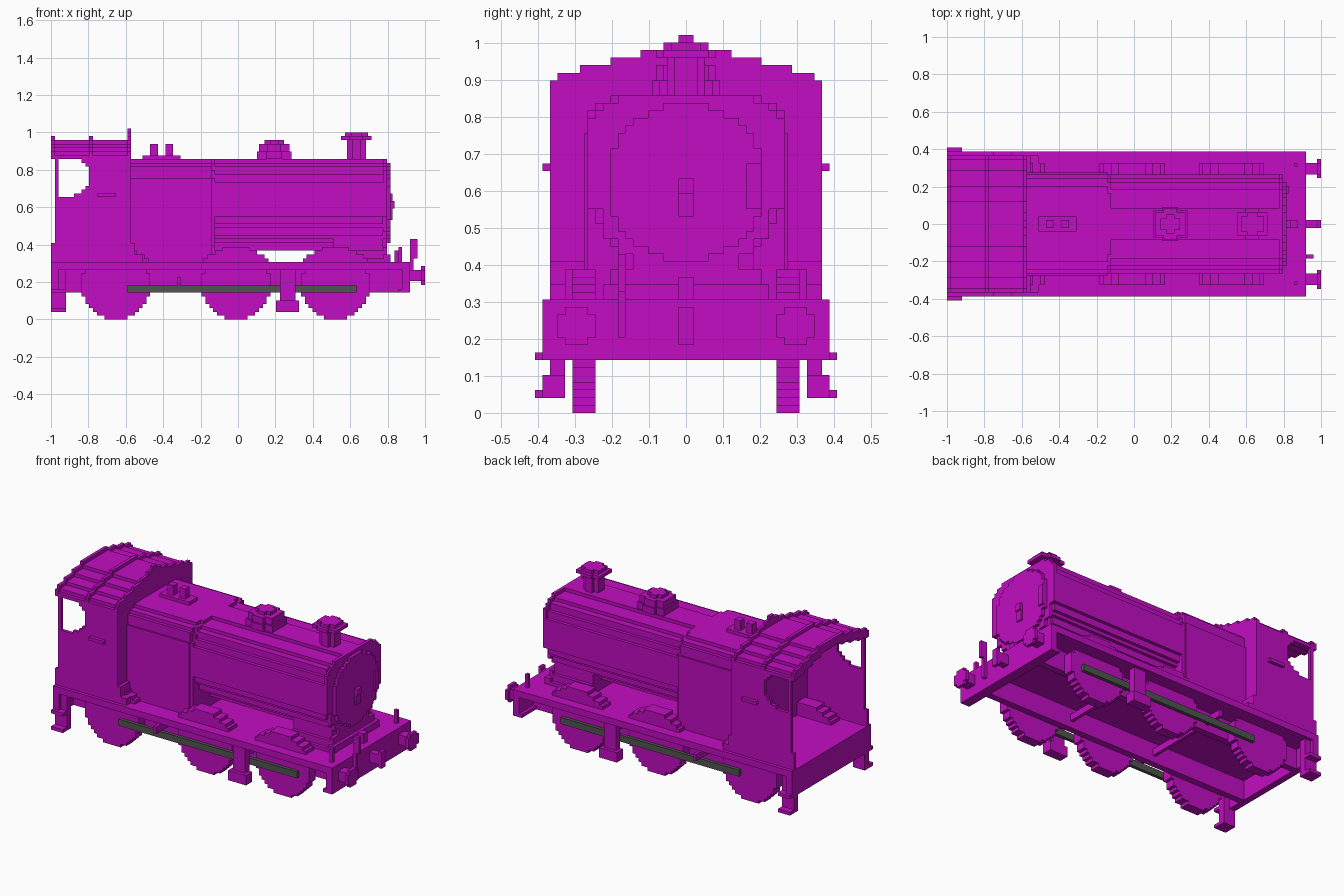
import bpy, bmesh, math
from mathutils import Vector

cube = bpy.data.objects.get("Cube")
if cube:
    bpy.data.objects.remove(cube, do_unlink=True)

U = 2 / 98  # one block of the stepped grid


def material(name, rgb):
    m = bpy.data.materials.new(name)
    m.use_nodes = True
    m.diffuse_color = (*rgb, 1)
    m.node_tree.nodes["Principled BSDF"].inputs["Base Color"].default_value = (*rgb, 1)
    return m


MAGENTA = material("magenta paint", (0.54, 0.004, 0.54))
GREY = material("dark grey steel", (0.08, 0.09, 0.08))


def prism(name, pts, axis, a, b, mat=MAGENTA):
    """Extrude a flat outline from a to b along an axis, in grid blocks."""
    place = {"x": lambda p, t: (t, p[0], p[1]),
             "y": lambda p, t: (p[0], t, p[1]),
             "z": lambda p, t: (p[0], p[1], t)}[axis]
    bm = bmesh.new()
    low = [bm.verts.new(Vector(place(p, a)) * U) for p in pts]
    high = [bm.verts.new(Vector(place(p, b)) * U) for p in pts]
    bm.faces.new(low)
    bm.faces.new(high)
    for i in range(len(pts)):
        j = (i + 1) % len(pts)
        bm.faces.new((low[i], low[j], high[j], high[i]))
    bmesh.ops.recalc_face_normals(bm, faces=bm.faces)
    mesh = bpy.data.meshes.new(name)
    bm.to_mesh(mesh)
    bm.free()
    mesh.materials.append(mat)
    ob = bpy.data.objects.new(name, mesh)
    bpy.context.collection.objects.link(ob)
    return ob


def box(name, x0, x1, y0, y1, z0, z1, mat=MAGENTA):
    return prism(name, [(x0, y0), (x1, y0), (x1, y1), (x0, y1)], "z", z0, z1, mat)


def pair(name, x0, x1, y0, y1, z0, z1, mat=MAGENTA):
    box("left_" + name, x0, x1, y0, y1, z0, z1, mat)
    box("right_" + name, x0, x1, -y1, -y0, z0, z1, mat)


def stepped(start, rows, centre=0):
    """Symmetric stair outline from (top, half width) rows."""
    side, z = [], start
    for top, half in rows:
        if side and side[-1][0] == half:
            side[-1] = (half, top)
        else:
            side += [(half, z), (half, top)]
        z = top
    return [(centre + w, h) for w, h in side] + [(centre - w, h) for w, h in reversed(side)]


def disc(r, mid, centre=0, floor=None, ceiling=None):
    """Stair-stepped circle, optionally cut off below or above."""
    lo = mid - r if floor is None else floor
    hi = mid + r if ceiling is None else ceiling
    rows, z = [], lo
    while z < hi - 0.01:
        half = round(math.sqrt(max(r * r - (z + 0.5 - mid) ** 2, 1)))
        rows.append((z + 1, half))
        z += 1
    return stepped(lo, rows, centre)


# Footplate, frames and beams
box("footplate", -49, 45, -19, 19, 13, 15)
pair("frame", -47, 43, 10, 12, 7, 13)
box("front_beam", 43, 45, -19, 19, 7, 13)
box("front_beam_lip", 42, 45, -19, 19, 7, 8)
box("rear_beam", -49, -47, -19, 19, 7, 13)
for x in (-16, 13):
    box("frame_stay", x, x + 1, -18, 18, 9, 11)

# Wheels, splashers and coupling rods
for n, x in (("rear", -32), ("middle", -0.5), ("front", 25.5)):
    for side, s in (("left", 1), ("right", -1)):
        prism(f"{side}_{n}_wheel", disc(9, 9, x, 0, 15), "y", 12 * s, 15 * s)
        prism(f"{side}_{n}_splasher",
              stepped(15, [(16, 8.5), (17, 7.5), (18, 5.5), (19, 3.5)], x), "y", 12 * s, 16 * s)
pair("coupling_rod", -29, 31, 15, 16, 7, 9, GREY)

# Footsteps
pair("middle_step_hanger", 11, 15, 16, 18, 2, 13)
pair("middle_step_tread", 10, 16, 16, 19, 2, 5)
pair("rear_step_hanger", -49, -45, 16, 18, 2, 13)
pair("rear_step_lower_tread", -49, -45, 16, 20, 2, 3)
pair("rear_step_upper_tread", -49, -45, 16, 20, 7, 8)

# Boiler, firebox and saddle
barrel = [(20, 5), (21, 7), (22, 9), (24, 10), (25, 11), (27, 12), (36, 13),
          (38, 12), (40, 11), (41, 9), (42, 4)]
prism("boiler", stepped(18, barrel), "x", -8, 38)
prism("firebox", stepped(15, [(37, 13.5), (40, 13), (41, 12), (42, 10)]), "x", -28, -7)
prism("firebox_band", stepped(15, [(37, 13), (39, 12), (41, 11), (42, 8)]), "x", -7, -6)
prism("smokebox_saddle", stepped(15, [(16, 11), (18, 10), (24, 9)]), "x", 25, 38)
box("saddle_toe", 38, 40, -11, 11, 15, 17)
box("saddle_instep", 38, 39, -10, 10, 17, 19)

# Smokebox front and door
ring = [(21, 7), (23, 9), (27, 11), (39, 13), (40, 12), (41, 11), (42, 9)]
prism("smokebox_ring", stepped(19, ring), "x", 38, 39)
prism("smokebox_door", disc(10.5, 30.5), "x", 39, 40)
box("door_handle", 40, 41, -1, 1, 29, 31)
box("door_handle_plate", 40, 40.5, -1, 1, 26, 31)
box("door_hinge", 39, 40.5, 8, 10, 27, 33)

# Chimney, dome and safety valves
for name, x, layers in (
        ("chimney", 31, [(42, 47, 2.5), (47, 48, 4), (48, 49, 3)]),
        ("dome", 9.5, [(42, 44, 4.5), (44, 46, 4), (46, 47, 2.5)])):
    for z0, z1, r in layers:
        c = r * 0.45
        outline = stepped(-r, [(-r + 1, c), (r - 1, r), (r, c)], x)
        prism(name, outline, "z", z0, z1)
box("valve_base", -25, -15, -2, 2, 42, 43)
for x in (-23, -19):
    box("safety_valve", x, x + 2, -1, 1, 43, 46)

# Cab walls with open side windows
wall = [(-48, 15), (-28, 15), (-28, 43), (-41, 43), (-41, 41), (-40, 41), (-40, 40),
        (-39, 40), (-39, 35), (-40, 35), (-40, 34), (-41, 34), (-41, 33), (-43, 33),
        (-43, 32), (-47, 32), (-47, 43), (-48, 43)]
for side, s in (("left", 1), ("right", -1)):
    prism(side + "_cab_wall", wall, "y", 17 * s, 18 * s)
pair("cab_handrail", -37, -32, 18, 19, 32, 33)
pair("cab_rear_rail", -49, -48, 17, 18, 15, 20)
pair("cab_foot_flare", -28, -27, 13, 18, 15, 20)
pair("cab_foot_toe", -27, -25, 13, 18, 15, 17)

# Cab front sheet and arched roof
arch = [(44, 18), (45, 17), (46, 14), (47, 10), (48, 6)]
prism("cab_front_sheet", stepped(15, arch), "x", -29, -28)
box("whistle", -29, -28, -1, 1, 48, 50)
box("whistle_base", -29, -28, -3, 3, 48, 49)


def arch_shell(name, drop, thick, x0, x1):
    top = stepped(42, [(z - drop, w) for z, w in arch])
    under = stepped(42, [(z - drop - thick, w - 1) for z, w in arch[1:]])
    prism(name, top + under[::-1], "x", x0, x1)


arch_shell("cab_roof", 1, 1.5, -49, -29)
for x in (-49, -39):
    arch_shell("roof_rib", 0, 1.5, x, x + 1)

# Buffers, coupling and front fittings
pair("buffer_stem", 45, 48, 13, 16, 10, 13)
pair("buffer_head", 48, 49, 12, 17, 10, 13)
pair("buffer_face", 48, 49, 13, 16, 9, 14)
box("coupling_hook", 45, 49, -1, 1, 10, 13)
box("coupling_tip", 48, 49, -1, 1, 9, 14)
box("centre_lamp_iron", 41, 43, -1, 1, 15, 18)
pair("side_lamp_iron", 42, 43, 15, 16, 15, 19)
box("brake_pipe", 45, 46, -9, -8, 10, 21)
box("brake_pipe_bend", 45, 47, -9, -8, 20, 21)
box("brake_hose", 46, 47, -9, -8, 16, 21)
